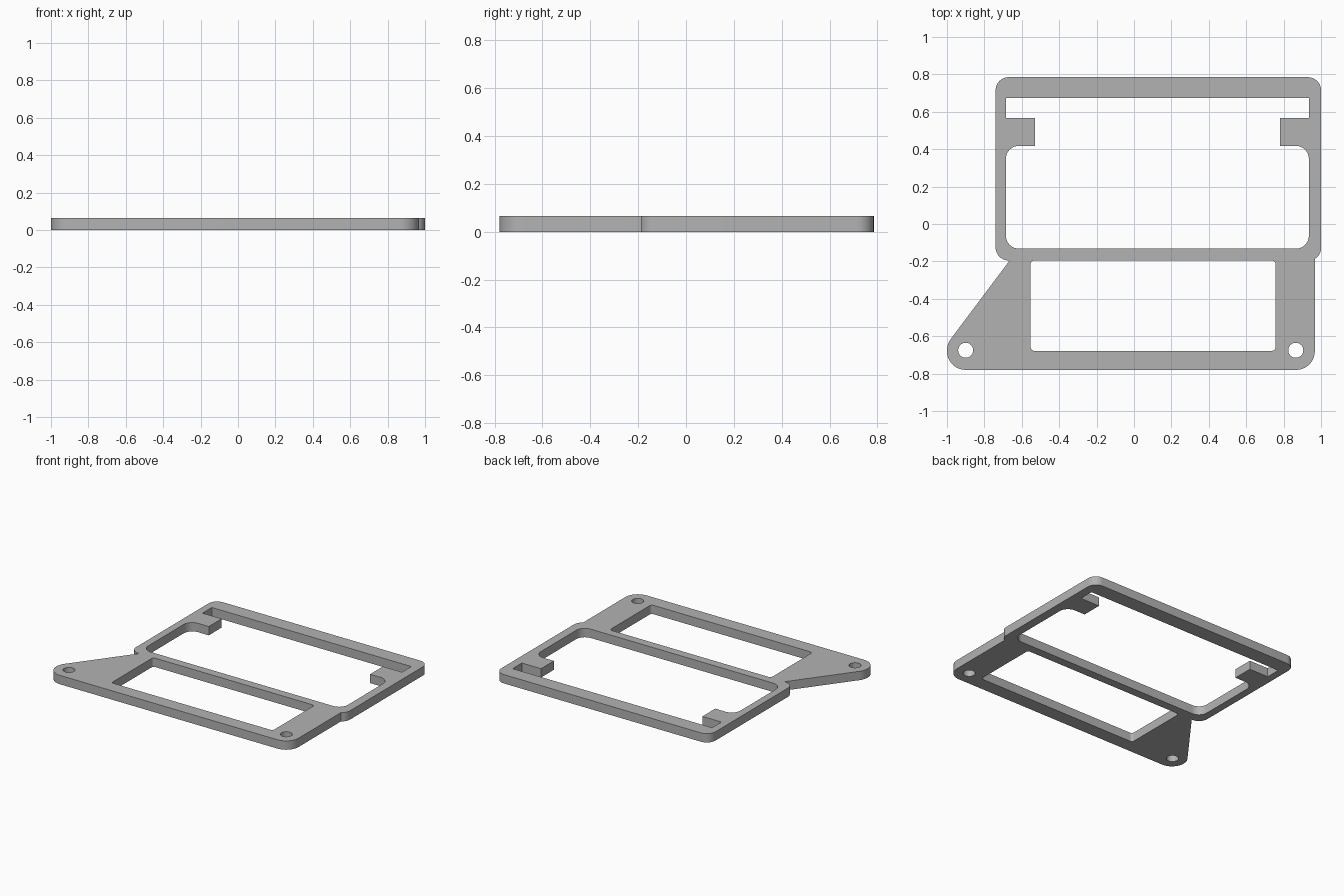
import bpy, bmesh, math
from mathutils import Vector

cube = bpy.data.objects.get("Cube")
if cube:
    bpy.data.objects.remove(cube, do_unlink=True)

THICKNESS = 0.065
CENTRE_X = 0.125          # middle of the upper frame and its opening


def rounded(corners, steps=10):
    """Closed path through (x, y, radius) corners, each replaced by an arc."""
    path = []
    for i, (x, y, r) in enumerate(corners):
        p = Vector((x, y))
        if r == 0:
            path.append(p)
            continue
        a = (Vector(corners[i - 1][:2]) - p).normalized()
        b = (Vector(corners[(i + 1) % len(corners)][:2]) - p).normalized()
        half = a.angle(b) / 2
        centre = p + (a + b).normalized() * (r / math.sin(half))
        start = p + a * (r / math.tan(half)) - centre
        end = p + b * (r / math.tan(half)) - centre
        sweep = math.pi - 2 * half
        for k in range(steps + 1):
            t = k / steps
            path.append(centre + (start * math.sin((1 - t) * sweep)
                                  + end * math.sin(t * sweep)) / math.sin(sweep))
    return path


def circle(x, y, r, n=40):
    return [Vector((x + r * math.cos(k * math.tau / n),
                    y + r * math.sin(k * math.tau / n))) for k in range(n)]


# Outer edge: upper frame, slanted ear, lower mounting strip
outline = rounded([
    (-0.74, 0.785, 0.07), (-0.74, -0.195, 0.07), (-0.665, -0.195, 0),
    (-1, -0.642, 0.105), (-1, -0.78, 0.1), (0.967, -0.78, 0.1),
    (0.967, -0.186, 0), (1, -0.165, 0.065), (1, 0.785, 0.07),
])

# Upper opening with a square tab on each side, mirrored about its middle
half_opening = [(0.81, 0.675, 0.005), (0.81, 0.567, 0), (0.655, 0.567, 0),
                (0.655, 0.418, 0), (0.81, 0.418, 0.07), (0.81, -0.132, 0.07)]
upper_opening = rounded(
    [(CENTRE_X + x, y, r) for x, y, r in half_opening]
    + [(CENTRE_X - x, y, r) for x, y, r in reversed(half_opening)])

# Lower opening and screw holes
lower_opening = rounded([(-0.553, -0.195, 0.02), (-0.553, -0.678, 0.02),
                         (0.757, -0.678, 0.02), (0.757, -0.195, 0.02)])
screw_holes = [circle(x, -0.675, 0.04) for x in (-0.9, 0.865)]

# Fill the flat shape and extrude it to a plate
bm = bmesh.new()
for loop in [outline, upper_opening, lower_opening] + screw_holes:
    verts = [bm.verts.new((p.x, p.y, 0)) for p in loop]
    for i, v in enumerate(verts):
        bm.edges.new((verts[i - 1], v))
bmesh.ops.triangle_fill(bm, edges=bm.edges[:], use_beauty=True, normal=(0, 0, 1))
top = bmesh.ops.extrude_face_region(bm, geom=bm.faces[:], use_keep_orig=True)["geom"]
bmesh.ops.translate(bm, vec=(0, 0, THICKNESS),
                    verts=[g for g in top if isinstance(g, bmesh.types.BMVert)])
bmesh.ops.recalc_face_normals(bm, faces=bm.faces[:])
mesh = bpy.data.meshes.new("mounting_plate")
bm.to_mesh(mesh)
bm.free()

# Plain grey finish
grey = bpy.data.materials.new("plain grey")
grey.use_nodes = True
grey.diffuse_color = (0.45, 0.45, 0.45, 1)
grey.node_tree.nodes["Principled BSDF"].inputs["Base Color"].default_value = grey.diffuse_color
mesh.materials.append(grey)

plate = bpy.data.objects.new("mounting_plate", mesh)
bpy.context.collection.objects.link(plate)
bpy.ops.object.select_all(action="DESELECT")
plate.select_set(True)
bpy.context.view_layer.objects.active = plate
bpy.ops.object.shade_smooth_by_angle(angle=math.radians(30))
